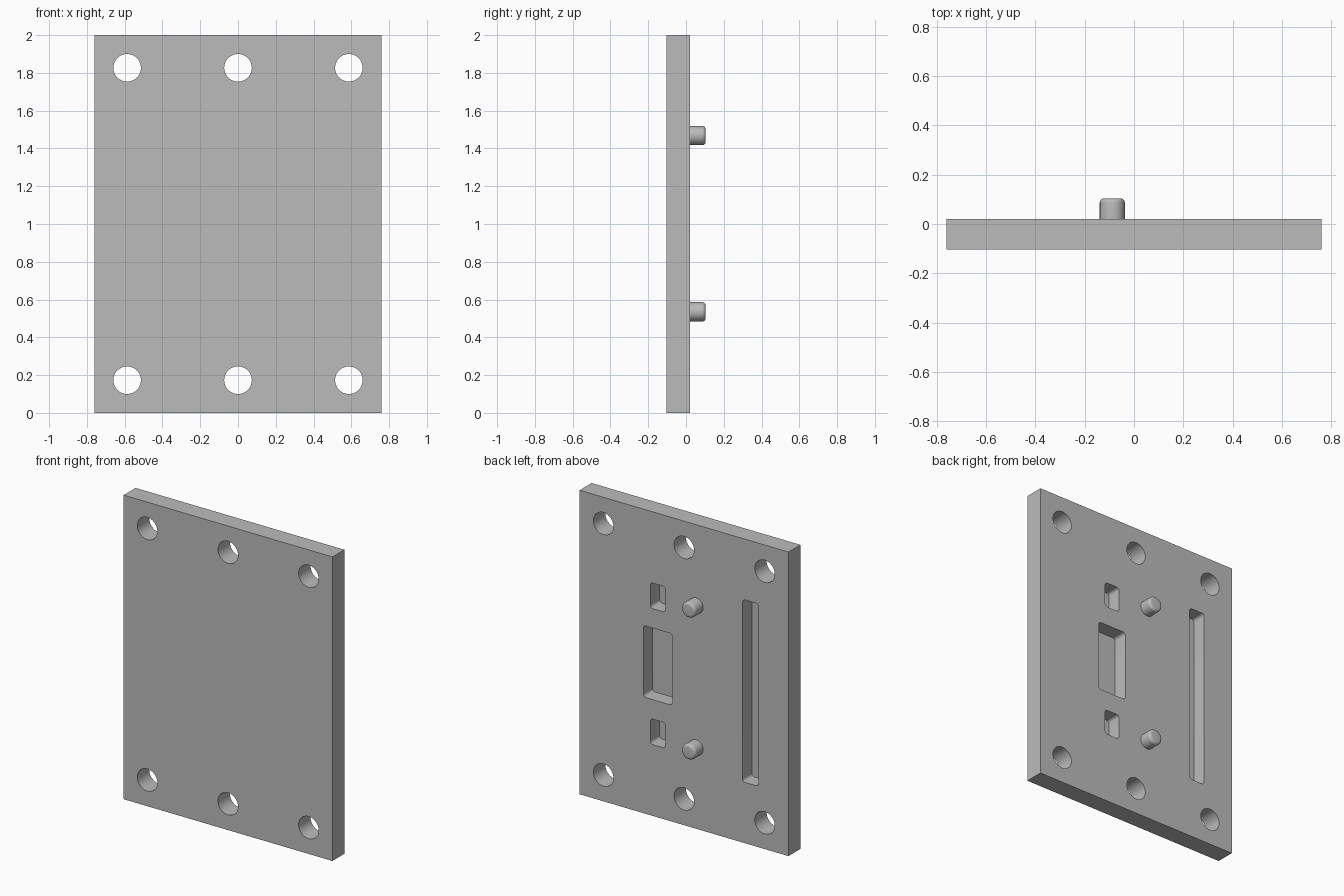
import bpy, bmesh, math
from mathutils import Matrix, Vector

cube = bpy.data.objects.get("Cube")
if cube:
    bpy.data.objects.remove(cube, do_unlink=True)

FRONT, BACK, PIN_TIP = -0.104, 0.02, 0.104
POCKET_FLOOR = BACK - 0.096

grey = bpy.data.materials.new("plain_grey")
grey.use_nodes = True
colour = (0.5, 0.5, 0.5, 1)
grey.diffuse_color = colour
grey.node_tree.nodes["Principled BSDF"].inputs["Base Color"].default_value = colour


def make_object(name, bm):
    mesh = bpy.data.meshes.new(name)
    bm.normal_update()
    bm.to_mesh(mesh)
    bm.free()
    mesh.materials.append(grey)
    obj = bpy.data.objects.new(name, mesh)
    bpy.context.collection.objects.link(obj)
    return obj


def add_block(bm, x, z, width, height, y0, y1, radius=0):
    """Box spanning y0..y1, with its corners along y optionally rounded."""
    place = Matrix.Translation((x, (y0 + y1) / 2, z)) @ Matrix.Diagonal((width, y1 - y0, height, 1))
    verts = bmesh.ops.create_cube(bm, size=1, matrix=place)["verts"]
    if radius:
        edges = {e for v in verts for e in v.link_edges
                 if abs(e.verts[0].co.y - e.verts[1].co.y) > 0.01}
        bmesh.ops.bevel(bm, geom=list(edges), offset=radius, segments=6,
                        profile=0.5, affect='EDGES')


def add_cylinder(bm, x, z, radius, y0, y1, segments=48):
    """Cylinder running along y."""
    place = Matrix.Translation((x, (y0 + y1) / 2, z)) @ Matrix.Rotation(math.pi / 2, 4, 'X')
    bmesh.ops.create_cone(bm, cap_ends=True, segments=segments, radius1=radius,
                          radius2=radius, depth=y1 - y0, matrix=place)


def smooth(obj):
    bpy.ops.object.select_all(action='DESELECT')
    obj.select_set(True)
    bpy.context.view_layer.objects.active = obj
    bpy.ops.object.shade_smooth_by_angle(angle=math.radians(30))


# Mounting plate
bm = bmesh.new()
add_block(bm, 0, 1, 1.52, 2, FRONT, BACK)
plate = make_object("mounting_plate", bm)

# Cutter: six through holes, a long slot, one large and two small pockets
bm = bmesh.new()
for x in (-0.587, 0, 0.587):
    for z in (0.173, 1.827):
        add_cylinder(bm, x, z, 0.073, FRONT - 0.1, BACK + 0.1)
pockets = [(-0.483, 1, 0.115, 1.2), (0.191, 1, 0.211, 0.47),
           (0.191, 1.447, 0.11, 0.168), (0.191, 0.553, 0.11, 0.168)]
for x, z, width, height in pockets:
    add_block(bm, x, z, width, height, POCKET_FLOOR, BACK + 0.1, 0.02)
cutter = make_object("hole_cutter", bm)
cutter.hide_render = True

cut = plate.modifiers.new("holes_and_pockets", 'BOOLEAN')
cut.operation = 'DIFFERENCE'
cut.solver = 'EXACT'
cut.object = cutter
bpy.context.view_layer.objects.active = plate
bpy.ops.object.modifier_apply(modifier=cut.name)
bpy.data.objects.remove(cutter, do_unlink=True)
smooth(plate)

# Locating pins with rounded tips
for name, z in (("upper_pin", 1.468), ("lower_pin", 0.535)):
    bm = bmesh.new()
    add_cylinder(bm, -0.088, z, 0.051, BACK - 0.01, PIN_TIP)
    rim = [e for e in bm.edges if all(v.co.y > PIN_TIP - 0.001 for v in e.verts)]
    bmesh.ops.bevel(bm, geom=rim, offset=0.018, segments=5, profile=0.5, affect='EDGES')
    smooth(make_object(name, bm))
